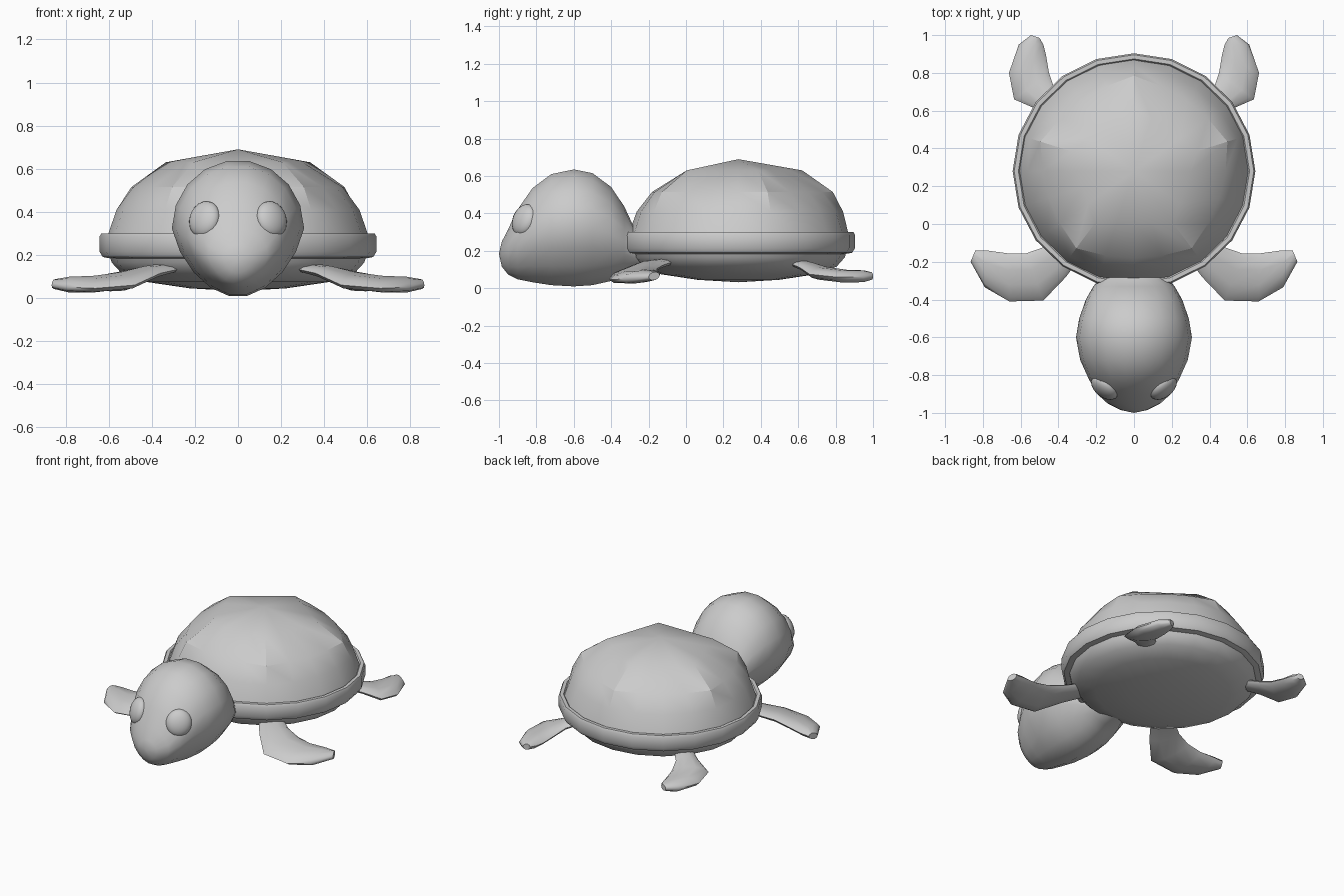
import bpy, bmesh
from math import sin, cos, pi, radians
from mathutils import Vector

if "Cube" in bpy.data.objects:
    bpy.data.objects.remove(bpy.data.objects["Cube"])


def loft(name, rings, angle):
    """Skin a list of equal-sized point rings; one-point rings become tips."""
    bm = bmesh.new()
    vs = [[bm.verts.new(p) for p in ring] for ring in rings]
    for a, b in zip(vs, vs[1:]):
        n = max(len(a), len(b))
        for i in range(n):
            j = (i + 1) % n
            if len(a) == 1:
                bm.faces.new((a[0], b[i], b[j]))
            elif len(b) == 1:
                bm.faces.new((a[i], a[j], b[0]))
            else:
                bm.faces.new((a[i], a[j], b[j], b[i]))
    for end in (vs[0], vs[-1]):
        if len(end) > 2:
            bm.faces.new(end)
    bmesh.ops.recalc_face_normals(bm, faces=bm.faces)
    me = bpy.data.meshes.new(name)
    bm.to_mesh(me)
    bm.free()
    ob = bpy.data.objects.new(name, me)
    bpy.context.collection.objects.link(ob)
    smooth(ob, angle)
    return ob


def smooth(ob, angle):
    bpy.ops.object.select_all(action='DESELECT')
    ob.select_set(True)
    bpy.context.view_layer.objects.active = ob
    bpy.ops.object.shade_smooth_by_angle(angle=radians(angle))


# Shell rings blend from a circle (0) to a pentagon (1)
def shell_ring(r, z, pent=0.0, n=20):
    pts = []
    for i in range(n):
        a = 2 * pi * i / n
        k = cos(pi / 5) / cos(a % (2 * pi / 5) - pi / 5)
        rr = r * (1 - pent + pent * k)
        pts.append((-sin(a) * rr * 1.02, 0.28 + cos(a) * rr * 0.99, z))
    return pts


dome = [[(0, 0.28, 0.69)]] + [shell_ring(*s) for s in (
    (0.345, 0.63, 1.0), (0.51, 0.515, 0.45), (0.565, 0.41, 0.15), (0.60, 0.27))]
loft("shell_dome", dome, 24)

# Rim band around the shell
rim = [shell_ring(*s) for s in (
    (0.58, 0.27), (0.60, 0.30), (0.622, 0.30), (0.63, 0.285),
    (0.63, 0.215), (0.615, 0.19), (0.56, 0.18))]
loft("shell_rim", rim, 40)

# Rounded underside
belly = [shell_ring(*s) for s in (
    (0.59, 0.22), (0.575, 0.165), (0.53, 0.115), (0.42, 0.075), (0.22, 0.045))]
loft("belly", belly + [[(0, 0.28, 0.032)]], 60)


# Head and neck: y, bottom, top, half width
def head_ring(y, lo, hi, w, n=18):
    pts = []
    for i in range(n):
        a = 2 * pi * i / n
        s = sin(a)
        x = w * cos(a) * (1 + 0.2 * min(s, 0))
        pts.append((x, y, (lo + hi) / 2 + (hi - lo) / 2 * s))
    return pts


head = [[(0, -1.0, 0.185)]] + [head_ring(*s) for s in (
    (-0.985, 0.115, 0.25, 0.07), (-0.95, 0.07, 0.32, 0.14),
    (-0.90, 0.045, 0.425, 0.195), (-0.82, 0.028, 0.54, 0.24),
    (-0.72, 0.012, 0.615, 0.285), (-0.60, 0.005, 0.64, 0.307),
    (-0.50, 0.012, 0.62, 0.29), (-0.40, 0.035, 0.545, 0.255),
    (-0.33, 0.06, 0.44, 0.215), (-0.27, 0.08, 0.31, 0.165),
    (-0.12, 0.10, 0.26, 0.12))]
loft("head", head, 60)


# Flipper: stations of (inner edge point, outer edge point, half thickness)
def flipper(name, stations, side):
    rings = []
    for a, b, t in stations:
        a, b = Vector(a), Vector(b)
        ring = []
        for k in range(10):
            ang = 2 * pi * k / 10
            p = (a + b) / 2 + (b - a) / 2 * cos(ang) + Vector((0, 0, t * sin(ang)))
            ring.append((p.x * side, p.y, p.z))
        rings.append(ring)
    loft(name, rings, 50)


front = [((.36, -.04, .15), (.27, -.16, .135), .02),
         ((.47, -.12, .125), (.36, -.28, .115), .028),
         ((.57, -.155, .105), (.48, -.405, .06), .033),
         ((.67, -.155, .085), (.66, -.41, .045), .034),
         ((.78, -.14, .075), (.79, -.335, .05), .034),
         ((.84, -.14, .07), (.865, -.20, .06), .022)]
rear = [((.34, .62, .14), (.42, .54, .14), .02),
        ((.42, .71, .115), (.52, .61, .11), .026),
        ((.45, .80, .085), (.635, .66, .075), .034),
        ((.465, .89, .07), (.662, .80, .06), .034),
        ((.48, .95, .068), (.61, .95, .06), .032),
        ((.50, .985, .068), (.545, 1.0, .064), .02)]

for side, label in ((1, "right"), (-1, "left")):
    flipper("front_flipper_" + label, front, side)
    flipper("rear_flipper_" + label, rear, side)
    # Bulging eye
    bpy.ops.mesh.primitive_uv_sphere_add(
        segments=20, ring_count=12, radius=1,
        location=(side * 0.155, -0.865, 0.365),
        rotation=(radians(-18), radians(side * 10), radians(side * 35)))
    eye = bpy.context.object
    eye.name = "eye_" + label
    eye.scale = (0.082, 0.048, 0.087)
    smooth(eye, 60)
